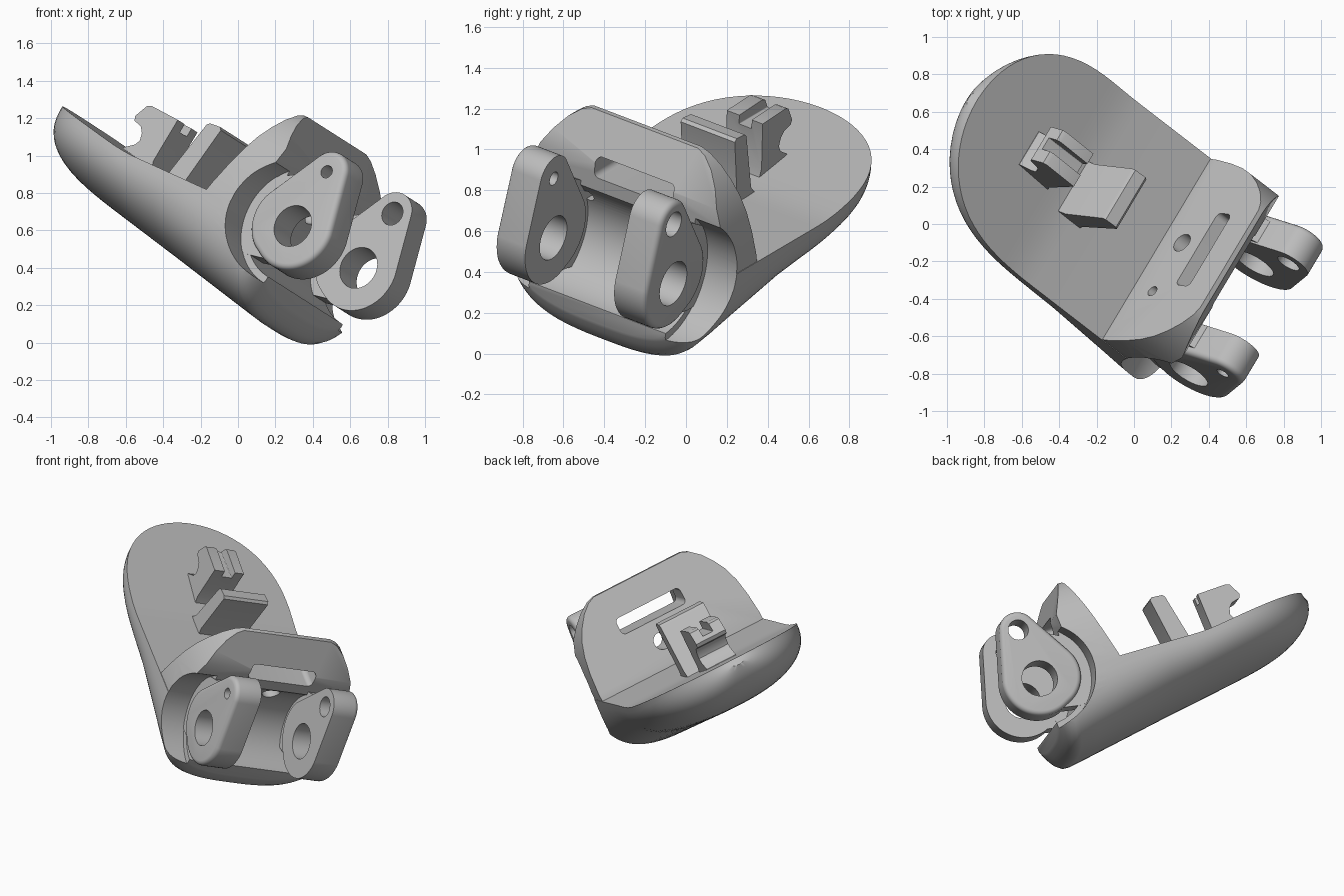
import bpy, bmesh
from math import sin, cos, pi, sqrt, radians
from mathutils import Vector, Matrix

if "Cube" in bpy.data.objects:
    bpy.data.objects.remove(bpy.data.objects["Cube"])

# Tilted part frame: across (l), along (a), up from the plate (h)
L = Vector((0.488, 0.816, -0.311)).normalized()
A = Vector((-0.748, 0.569, 0.341))
A = (A - L * A.dot(L)).normalized()
N = L.cross(A)
FRAME = Matrix((L, A, N)).transposed().to_4x4()
FRAME.translation = (0.12, -0.135, 0.635)

grey = bpy.data.materials.new("plain grey")
grey.use_nodes = True
grey.diffuse_color = (0.5, 0.5, 0.5, 1)
grey.node_tree.nodes["Principled BSDF"].inputs["Base Color"].default_value = (0.5, 0.5, 0.5, 1)


def make(name, bm):
    bmesh.ops.recalc_face_normals(bm, faces=bm.faces)
    me = bpy.data.meshes.new(name)
    bm.to_mesh(me)
    bm.free()
    me.materials.append(grey)
    ob = bpy.data.objects.new(name, me)
    ob.matrix_world = FRAME
    bpy.context.collection.objects.link(ob)
    return ob


def loft(name, rings):
    bm = bmesh.new()
    loops = [[bm.verts.new(p) for p in ring] for ring in rings]
    for r, s in zip(loops, loops[1:]):
        for i in range(len(r)):
            j = (i + 1) % len(r)
            bm.faces.new((r[i], r[j], s[j], s[i]))
    bm.faces.new(loops[0])
    bm.faces.new(loops[-1])
    return make(name, bm)


def prism(name, pts, axis, lo, hi, round_lo=0, round_hi=0):
    """Extrude a 2D outline along l or a; optionally round an end's rim."""
    def ring(t):
        return [(t, p, q) if axis == "l" else (p, t, q) for p, q in pts]
    ob = loft(name, [ring(lo), ring(hi)])
    for t, width in ((lo, round_lo), (hi, round_hi)):
        if width:
            bm = bmesh.new()
            bm.from_mesh(ob.data)
            k = 0 if axis == "l" else 1
            rim = [e for e in bm.edges if all(abs(v.co[k] - t) < 1e-4 for v in e.verts)]
            bmesh.ops.bevel(bm, geom=rim, offset=width, segments=4, profile=0.5, affect="EDGES")
            bm.to_mesh(ob.data)
            bm.free()
    return ob


def hull(circles, n=72):
    """Outline of a band stretched round circles (p, q, radius)."""
    pts = []
    for i in range(n):
        c, s = cos(2 * pi * i / n), sin(2 * pi * i / n)
        p, q, r = max(circles, key=lambda k: k[0] * c + k[1] * s + k[2])
        pts.append((p + r * c, q + r * s))
    return pts


def combine(ob, tool, operation):
    mod = ob.modifiers.new("cut", "BOOLEAN")
    mod.operation, mod.object, mod.solver = operation, tool, "EXACT"
    bpy.context.view_layer.update()
    graph = bpy.context.evaluated_depsgraph_get()
    me = bpy.data.meshes.new_from_object(ob.evaluated_get(graph))
    ob.modifiers.clear()
    ob.data = me
    bpy.data.objects.remove(tool)


# Shell: flat on top, rounded below, bent up toward the bulging round tip
def section(a):
    u = max(0, (a - 0.6) / 0.765)
    top = 0.16 * (max(0, a - 0.6) if a > 0.7 else max(0, a - 0.5) ** 2 / 0.4)
    width = 0.595 * sqrt(max(0.0004, 1 - u ** 2.8))
    depth = (0.42 - 0.185 * a + top) * sqrt(max(0.02, 1 - u ** 5))
    power = 2.4 + 0.6 * min(1, max(0, (0.3 - a) / 0.6))
    if a < -0.37:
        k = (-0.37 - a) / 0.12
        depth *= 1 - 0.3 * k ** 2.2
        width -= 0.05 * k ** 2
    ring = []
    for i in range(41):
        t = pi * i / 40
        c, s = cos(t), max(0, sin(t))
        x = width * abs(c) ** (2 / power) * (1 if c > 0 else -1)
        ring.append((x, a + 0.035 * u * u * s, top - depth * s ** (2 / power)))
    return ring


stations = [-0.49, -0.482, -0.468, -0.45, -0.43, -0.4, -0.37, -0.25, -0.1, 0, 0.15, 0.3, 0.5, 0.55, 0.6]
stations += [0.6 + 0.765 * sin(pi / 2 * i / 20) for i in range(1, 21)]
shell = loft("shell", [section(a) for a in stations])

# Upright wall with a round-shouldered outline
wall = prism("wall", [(0, 0), (-0.16, 0.61), (-0.18, 0.61), (-0.3, 0.38), (-0.3, -0.06), (0, -0.06)],
             "l", -0.7, 0.7)
half = [(0.592, -0.03), (0.592, 0.05), (0.58, 0.18), (0.56, 0.29), (0.53, 0.38), (0.485, 0.46),
        (0.43, 0.53), (0.37, 0.58), (0.32, 0.6)]
combine(wall, prism("outline", half + [(-p, q) for p, q in reversed(half)], "a", -0.6, 0.2), "INTERSECT")
combine(shell, wall, "UNION")

# Hinge recess, wider outside the lugs
AXIS = (-0.515, 0.025)
for radius, lo, hi in ((0.30, -0.5, 0.5), (0.34, -0.8, -0.41), (0.34, 0.41, 0.8)):
    combine(shell, prism("recess", hull([(*AXIS, radius)], 96), "l", lo, hi), "DIFFERENCE")

# Slot and two holes through the wall
corners = [(p, q, 0.03) for p in (-0.17, 0.24) for q in (0.335, 0.385)]
for cut in (corners, [(0.06, 0.165, 0.055)], [(-0.258, 0.16, 0.03)]):
    combine(shell, prism("opening", hull(cut), "a", -0.6, 0.3), "DIFFERENCE")

# Hinge lugs on webs, each with a pivot hole and a pin hole
for name, side, lo, hi, pin in (("right_lug", -1, -0.455, -0.27, 0.035), ("left_lug", 1, 0.265, 0.45, 0.065)):
    shape = hull([(*AXIS, 0.24), (-0.55, 0.365, 0.12), (-0.46, 0.03, 0.22)])
    lug = prism(name, shape, "l", lo, hi, *((0.03, 0) if side < 0 else (0, 0.03)))
    web = hull([(*AXIS, 0.2), (-0.3, 0.01, 0.22), (-0.4, 0.2, 0.1)])
    combine(lug, prism("web", web, "l", *sorted((side * 0.275, side * 0.415))), "UNION")
    for cut in ((*AXIS, 0.115), (-0.55, 0.365, pin)):
        combine(lug, prism("bore", hull([cut], 48), "l", -0.8, 0.8), "DIFFERENCE")

# Leaning post and hooked post on the plate
prism("leaning_post", [(0.61, -0.05), (0.6, 0.0), (0.565, 0.04), (0.49, 0.35), (0.475, 0.365),
                       (0.405, 0.37), (0.39, 0.355), (0.445, 0.04), (0.43, -0.05)], "l", -0.17, 0.155)
hook = prism("hooked_post", [(0.7, -0.03), (0.73, 0.06), (0.71, 0.315), (0.905, 0.325), (0.93, 0.315),
                             (0.97, 0.24), (0.96, 0.215), (0.905, 0.2), (0.88, 0.17), (0.87, 0.13),
                             (0.885, 0.1), (0.945, 0.06), (0.945, 0.0)], "l", -0.115, 0.1)
combine(hook, prism("groove", hull([(p, q, 0.005) for p in (-0.035, 0.03) for q in (0.27, 0.5)]),
                    "a", 0.6, 1.2), "DIFFERENCE")

# Smooth rounded faces, keep real edges crisp
bpy.ops.object.select_all(action="DESELECT")
for ob in bpy.context.collection.objects:
    if ob.type == "MESH" and ob.data.materials and ob.data.materials[0] == grey:
        ob.select_set(True)
        bpy.context.view_layer.objects.active = ob
bpy.ops.object.shade_smooth_by_angle(angle=radians(32))
